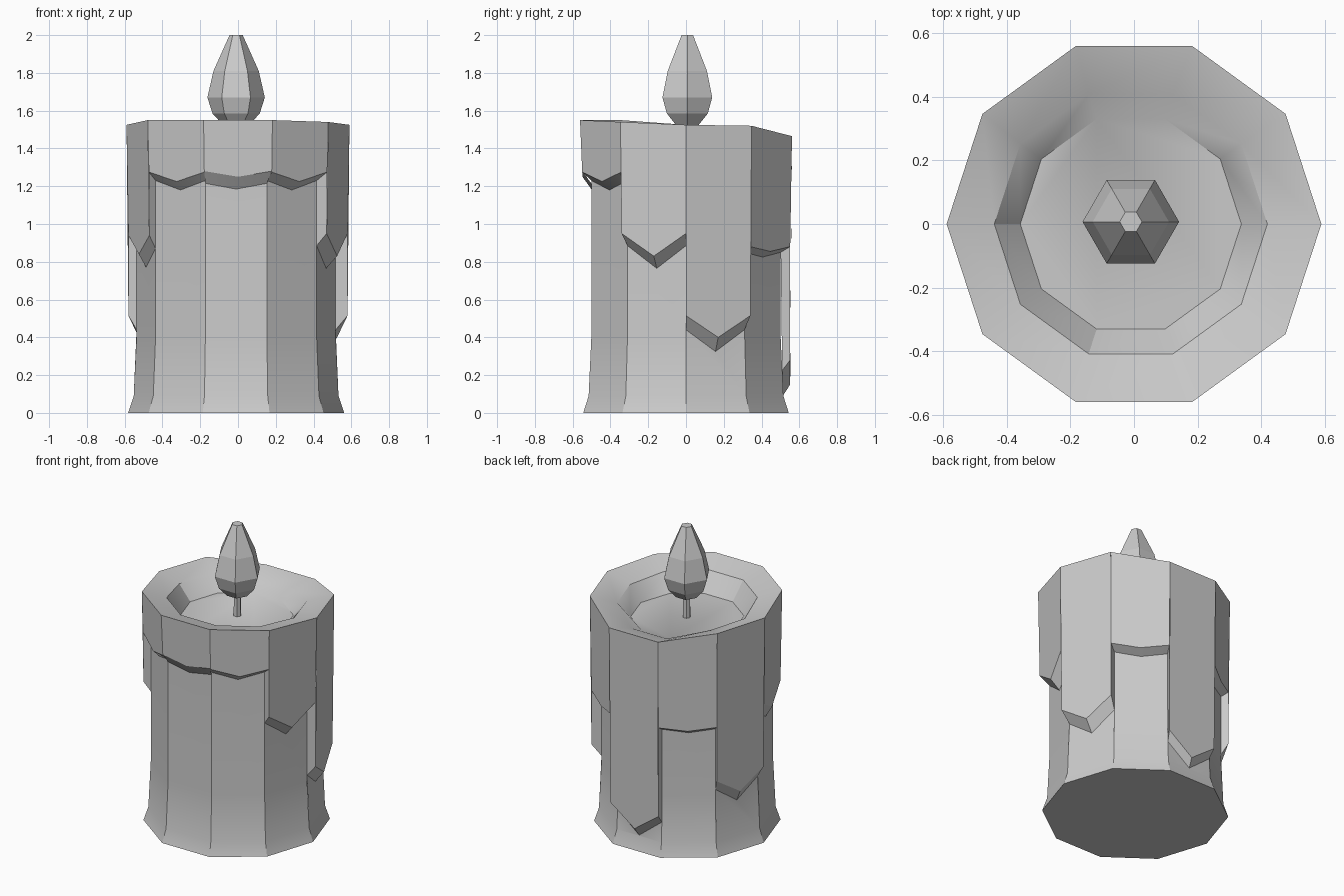
import bpy, bmesh
from math import cos, sin, pi, radians
from mathutils import Vector

if "Cube" in bpy.data.objects:
    bpy.data.objects.remove(bpy.data.objects["Cube"])

N = 10
CX = -0.01


def pt(k, r, z, n=N, cx=0.0, cy=0.0):
    a = 2 * pi * k / n
    return Vector((cx + r * cos(a), cy + r * sin(a), z))


def finish(bm, name, smooth=None):
    bmesh.ops.remove_doubles(bm, verts=bm.verts, dist=0.0005)
    bmesh.ops.recalc_face_normals(bm, faces=bm.faces)
    me = bpy.data.meshes.new(name)
    bm.to_mesh(me)
    bm.free()
    ob = bpy.data.objects.new(name, me)
    bpy.context.collection.objects.link(ob)
    if smooth:
        bpy.ops.object.select_all(action='DESELECT')
        bpy.context.view_layer.objects.active = ob
        ob.select_set(True)
        bpy.ops.object.shade_smooth_by_angle(angle=radians(smooth))
    return ob


def loft(name, profile, n, cx, cy):
    bm = bmesh.new()
    rings = [[bm.verts.new(pt(k, r, z, n, cx, cy)) for k in range(n)] for r, z in profile]
    for a, b in zip(rings, rings[1:]):
        for k in range(n):
            j = (k + 1) % n
            bm.faces.new((a[k], a[j], b[j], b[k]))
    bm.faces.new(rings[0][::-1])
    bm.faces.new(rings[-1])
    return finish(bm, name)


# Wax: uneven rim heights, and per side the drip's (corner, middle, bevel drop)
rim_z = [1.525, 1.52, 1.465, 1.465, 1.52, 1.525, 1.55, 1.55, 1.55, 1.54]
drips = [(0.515, 0.40, 0.075), (0.88, 0.855, 0.03), (0.28, 0.15, 0.055),
         (0.88, 0.855, 0.03), (0.515, 0.40, 0.075), (0.94, 0.84, 0.07),
         (1.275, 1.225, 0.045), (1.28, 1.25, 0.065), (1.275, 1.225, 0.045),
         (0.95, 0.83, 0.065)]


def body_r(z):
    if z < 0.09:
        return 0.572 - 0.03 * z / 0.09
    return 0.542 - 0.015 * min(1, (z - 0.09) / 0.31)


def shell_r(k, z):
    top = rim_z[k % N]
    low = 0.572 if k % N in (7, 8) else 0.58
    return low + (0.59 - low) * max(0, 1 - (top - z) / 0.4)


def body(k, z):
    return pt(k, body_r(z), z, cx=CX)


def shell(k, z):
    return pt(k, shell_r(k, z), z)


def mid(f, k, z):
    return (f(k, z) + f(k + 1, z)) / 2


bm = bmesh.new()


def face(*ps):
    bm.faces.new([bm.verts.new(p) for p in ps])


for k, (zc, zm, d) in enumerate(drips):
    j = k + 1
    # body panel below the drip
    zs = [z for z in (0, 0.09, 0.4) if z < zm - d]
    for a, b in zip(zs, zs[1:]):
        face(body(k, a), body(j, a), body(j, b), body(k, b))
    bl, bmid, br = body(k, zc - d), mid(body, k, zm - d), body(j, zc - d)
    face(body(k, zs[-1]), body(j, zs[-1]), br, bmid, bl)
    # slanted drip tip
    sl, sm, sr = shell(k, zc), mid(shell, k, zm), shell(j, zc)
    face(bl, bmid, sm, sl)
    face(bmid, br, sr, sm)
    # outer drip panel
    face(sl, sm, sr, shell(j, rim_z[j % N]), shell(k, rim_z[k]))
    # side wall between neighbouring drips
    zn, _, dn = drips[j % N]
    if abs(zn - zc) > 0.02:
        face(br, sr, shell(j, zn), body(j, zn - dn))
    # bowl slope and inner wall
    ring = [pt(i, 0.43, rim_z[i % N] - 0.045, cx=CX) for i in (k, j)]
    pool = [pt(i, 0.348, 1.38, cx=CX) for i in (k, j)]
    face(shell(k, rim_z[k]), shell(j, rim_z[j % N]), ring[1], ring[0])
    face(ring[0], ring[1], pool[1], pool[0])
face(*[body(k, 0) for k in range(N)])
face(*[pt(k, 0.348, 1.38, cx=CX) for k in range(N)])
finish(bm, "wax_body", 30)

# Wick and flame
loft("wick", [(0.026, 1.36), (0.024, 1.45), (0.022, 1.56)], 6, -0.01, 0.007)
loft("flame", [(0.07, 1.525), (0.125, 1.585), (0.152, 1.67), (0.12, 1.81), (0.035, 2.0)],
     6, -0.01, 0.007)
